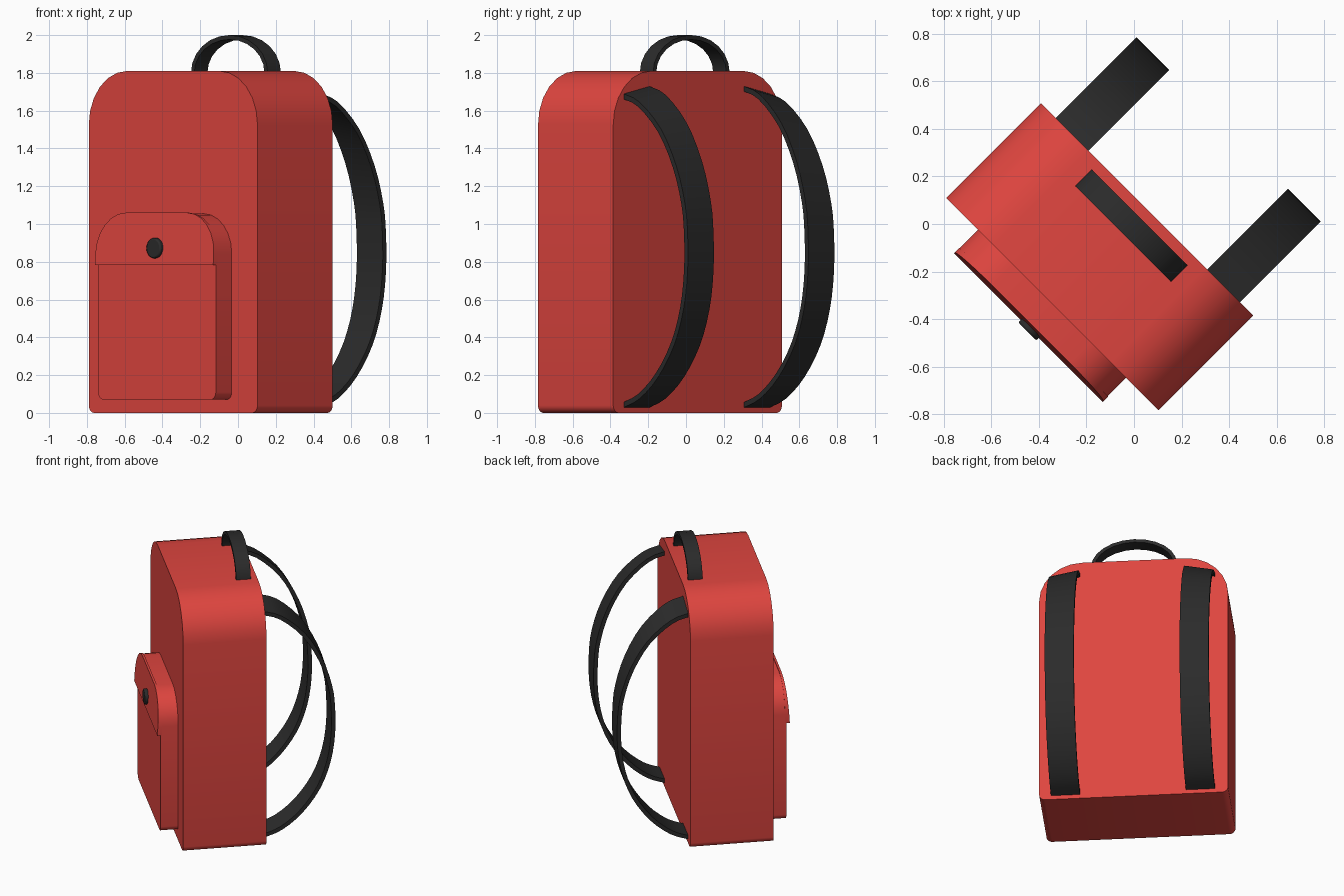
import bpy, bmesh, math
from mathutils import Vector

if "Cube" in bpy.data.objects:
    bpy.data.objects.remove(bpy.data.objects["Cube"])

# The bag is modelled facing -y, then turned 45 degrees about z
TURN = -math.pi / 4


def material(name, rgb):
    m = bpy.data.materials.new(name)
    m.diffuse_color = (*rgb, 1)
    m.use_nodes = True
    m.node_tree.nodes["Principled BSDF"].inputs["Base Color"].default_value = m.diffuse_color
    return m


RED = material("red fabric", (0.74, 0.06, 0.05))
BLACK = material("black webbing", (0.024, 0.024, 0.024))


def finish(name, bm, mat):
    bmesh.ops.recalc_face_normals(bm, faces=bm.faces)
    me = bpy.data.meshes.new(name)
    bm.to_mesh(me)
    bm.free()
    me.materials.append(mat)
    ob = bpy.data.objects.new(name, me)
    bpy.context.collection.objects.link(ob)
    ob.rotation_euler.z = TURN
    bpy.ops.object.select_all(action='DESELECT')
    ob.select_set(True)
    bpy.context.view_layer.objects.active = ob
    bpy.ops.object.shade_smooth_by_angle(angle=math.radians(35))
    return ob


def rounded_outline(x0, x1, z0, z1, r_bottom, r_top, seg=6):
    """Rectangle outline in x,z with rounded corners (radius 0 = square)."""
    pts = []
    corners = [(x1, z0, -1, 1, r_bottom, -90), (x1, z1, -1, -1, r_top, 0),
               (x0, z1, 1, -1, r_top, 90), (x0, z0, 1, 1, r_bottom, 180)]
    for x, z, sx, sz, r, start in corners:
        if r == 0:
            pts.append((x, z))
            continue
        for i in range(seg + 1):
            a = math.radians(start + 90 * i / seg)
            pts.append((x + sx * r + r * math.cos(a), z + sz * r + r * math.sin(a)))
    return pts


def prism(name, outline, y0, y1, mat, tilt=None):
    """Extrude an x,z outline from y0 (front) to y1 (back)."""
    bm = bmesh.new()
    front = [bm.verts.new((x, y0 + (tilt(z) if tilt else 0), z)) for x, z in outline]
    back = [bm.verts.new((x, y1, z)) for x, z in outline]
    bm.faces.new(front)
    bm.faces.new(back[::-1])
    n = len(outline)
    for i in range(n):
        j = (i + 1) % n
        bm.faces.new((front[i], back[i], back[j], front[j]))
    return finish(name, bm, mat)


def sweep(name, rings, mat):
    """Skin a list of four-point rings into a closed band."""
    bm = bmesh.new()
    vs = [[bm.verts.new(p) for p in ring] for ring in rings]
    for a, b in zip(vs, vs[1:]):
        for k in range(4):
            m = (k + 1) % 4
            bm.faces.new((a[k], a[m], b[m], b[k]))
    bm.faces.new(vs[0])
    bm.faces.new(vs[-1][::-1])
    return finish(name, bm, mat)


def spline(pts, steps):
    """Catmull-Rom curve through the points."""
    p = [Vector(q) for q in pts]
    p = [2 * p[0] - p[1]] + p + [2 * p[-1] - p[-2]]
    out = []
    for i in range(1, len(p) - 2):
        a, b, c, d = p[i - 1:i + 3]
        for s in range(steps):
            t = s / steps
            out.append(0.5 * (2 * b + (c - a) * t + (2 * a - 5 * b + 4 * c - d) * t * t
                              + (3 * b - a - 3 * c + d) * t ** 3))
    return out + [p[-2]]


# Main bag
prism("bag_body", rounded_outline(-0.636, 0.627, 0.0, 1.81, 0.04, 0.285),
      -0.481, 0.082, RED)

# Front pocket and its flap, which flares slightly to its lower lip
prism("front_pocket", rounded_outline(-0.447, 0.434, 0.07, 1.055, 0.04, 0.21),
      -0.60, -0.46, RED)
prism("pocket_flap", rounded_outline(-0.449, 0.437, 0.782, 1.06, 0, 0.215),
      -0.605, -0.59, RED, tilt=lambda z: -0.018 * (1.06 - z) / 0.278)

# Round button on the flap
button = prism("flap_button",
               [(0.002 + 0.054 * math.cos(i * math.pi / 12),
                 0.872 + 0.054 * math.sin(i * math.pi / 12)) for i in range(24)],
               -0.638, -0.60, BLACK)
bev = button.modifiers.new("soft_edge", 'BEVEL')
bev.width = 0.008
bev.segments = 2

# Carry handle: a flat band bent to a half ellipse, with legs sunk into the bag
arch = [(math.cos(i * math.pi / 12), math.sin(i * math.pi / 12)) for i in range(13)]
arch = [(1, -0.2)] + arch + [(-1, -0.2)]
sweep("carry_handle",
      [[(0.287 * c - 0.003, -0.062, 1.8 + 0.2 * s), (0.287 * c - 0.003, 0.037, 1.8 + 0.2 * s),
        (0.263 * c - 0.003, 0.037, 1.8 + 0.177 * s), (0.263 * c - 0.003, -0.062, 1.8 + 0.177 * s)]
       for c, s in arch], BLACK)

# Shoulder straps: band following a curve in y,z, upper end sloping to the outside
path = spline([(0.06, 1.735), (0.2, 1.685), (0.36, 1.535), (0.475, 1.33), (0.54, 1.12),
               (0.56, 0.95), (0.56, 0.75), (0.53, 0.55), (0.46, 0.36), (0.34, 0.19),
               (0.2, 0.075), (0.06, 0.022)], 3)
for side, label in ((-1, "left"), (1, "right")):
    rings = []
    for i, p in enumerate(path):
        t = (path[min(i + 1, len(path) - 1)] - path[max(i - 1, 0)]).normalized()
        q = p + Vector((t.y, -t.x)) * 0.027
        drop = 0.04 * max(0, min(1, (p.y - 0.9) / 0.8))
        rings.append([(side * 0.354, p.x, p.y), (side * 0.548, p.x, p.y - drop),
                      (side * 0.548, q.x, q.y - drop), (side * 0.354, q.x, q.y)])
    sweep(label + "_shoulder_strap", rings, BLACK)
